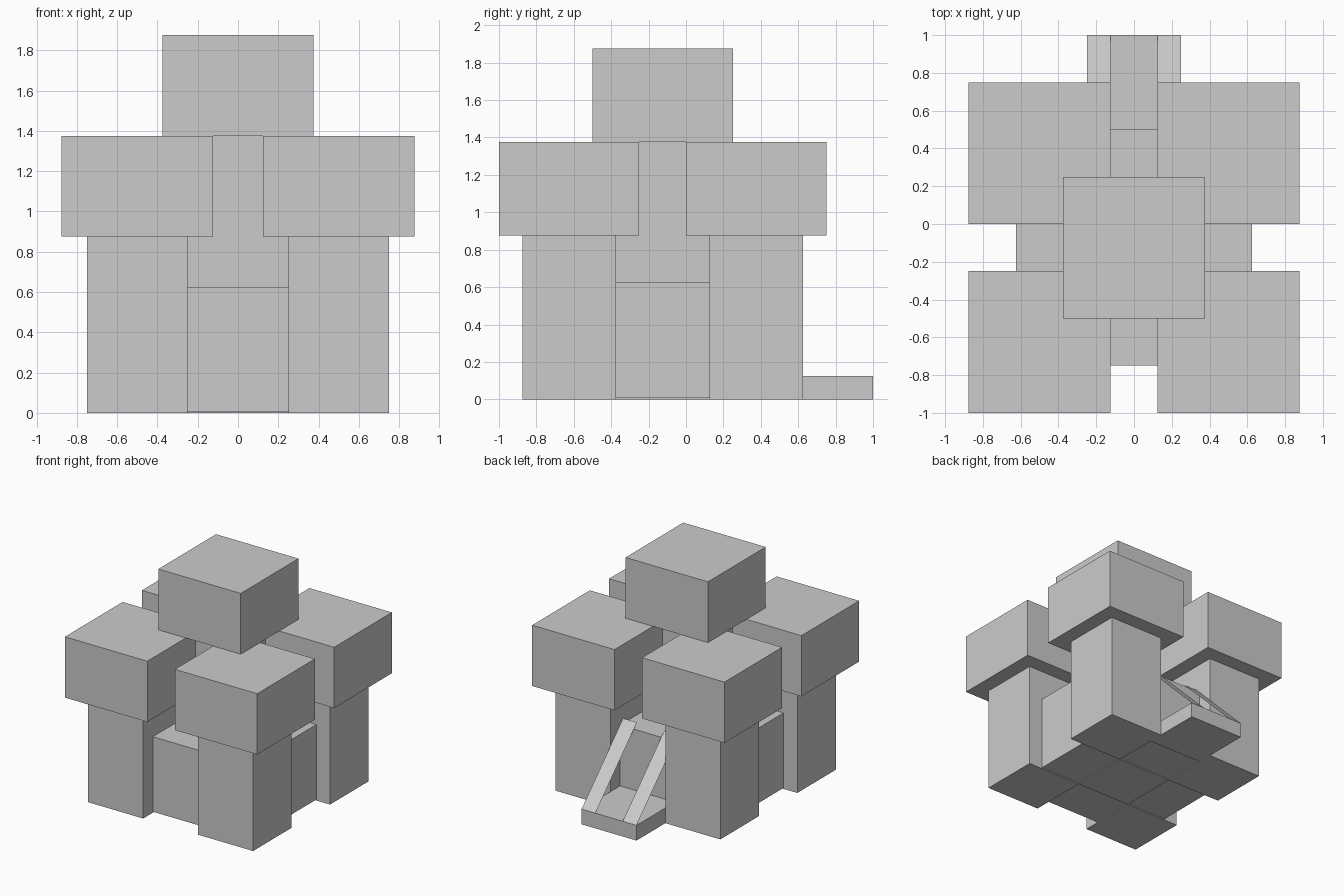
import bpy
import bmesh

if "Cube" in bpy.data.objects:
    bpy.data.objects.remove(bpy.data.objects["Cube"])

stone = bpy.data.materials.new("light grey stone")
stone.diffuse_color = (0.6, 0.6, 0.6, 1)
stone.use_nodes = True
stone.node_tree.nodes["Principled BSDF"].inputs["Base Color"].default_value = stone.diffuse_color


def finish(name, bm):
    mesh = bpy.data.meshes.new(name)
    bm.to_mesh(mesh)
    bm.free()
    mesh.materials.append(stone)
    obj = bpy.data.objects.new(name, mesh)
    bpy.context.collection.objects.link(obj)
    return obj


def box(name, low, high):
    bm = bmesh.new()
    bmesh.ops.create_cube(bm, size=1)
    for v in bm.verts:
        v.co = [lo if c < 0 else hi for c, lo, hi in zip(v.co, low, high)]
    return finish(name, bm)


def tower(name, x, y, neck, top):
    # square shaft with a wider overhanging head
    box(name + "_shaft", (x - 0.25, y - 0.25, 0), (x + 0.25, y + 0.25, neck))
    box(name + "_head", (x - 0.375, y - 0.375, neck), (x + 0.375, y + 0.375, top))


# Corner towers and the taller keep in the middle
for x, side in ((-0.5, "left"), (0.5, "right")):
    for y, end in ((-0.625, "front"), (0.375, "back")):
        tower(f"{end}_{side}_tower", x, y, 0.875, 1.375)
tower("keep", 0, -0.125, 1.375, 1.875)

# Walled body between the towers, just clear of the ground
box("castle_body", (-0.625, -0.75, 0.008), (0.625, 0.5, 0.625))

# Lowered drawbridge at the back
box("drawbridge", (-0.25, 0.5, 0), (0.25, 1, 0.125))

# Flat sloping straps holding the drawbridge
for x, side in ((-0.25, "left"), (0.125, "right")):
    bm = bmesh.new()
    corners = ((x + 0.125, 1, 0.125), (x + 0.125, 0.46, 0.665),
               (x, 0.46, 0.665), (x, 1, 0.125))
    face = bm.faces.new([bm.verts.new(c) for c in corners])
    face.normal_update()
    if face.normal.z < 0:
        face.normal_flip()
    finish(f"{side}_drawbridge_strap", bm)
